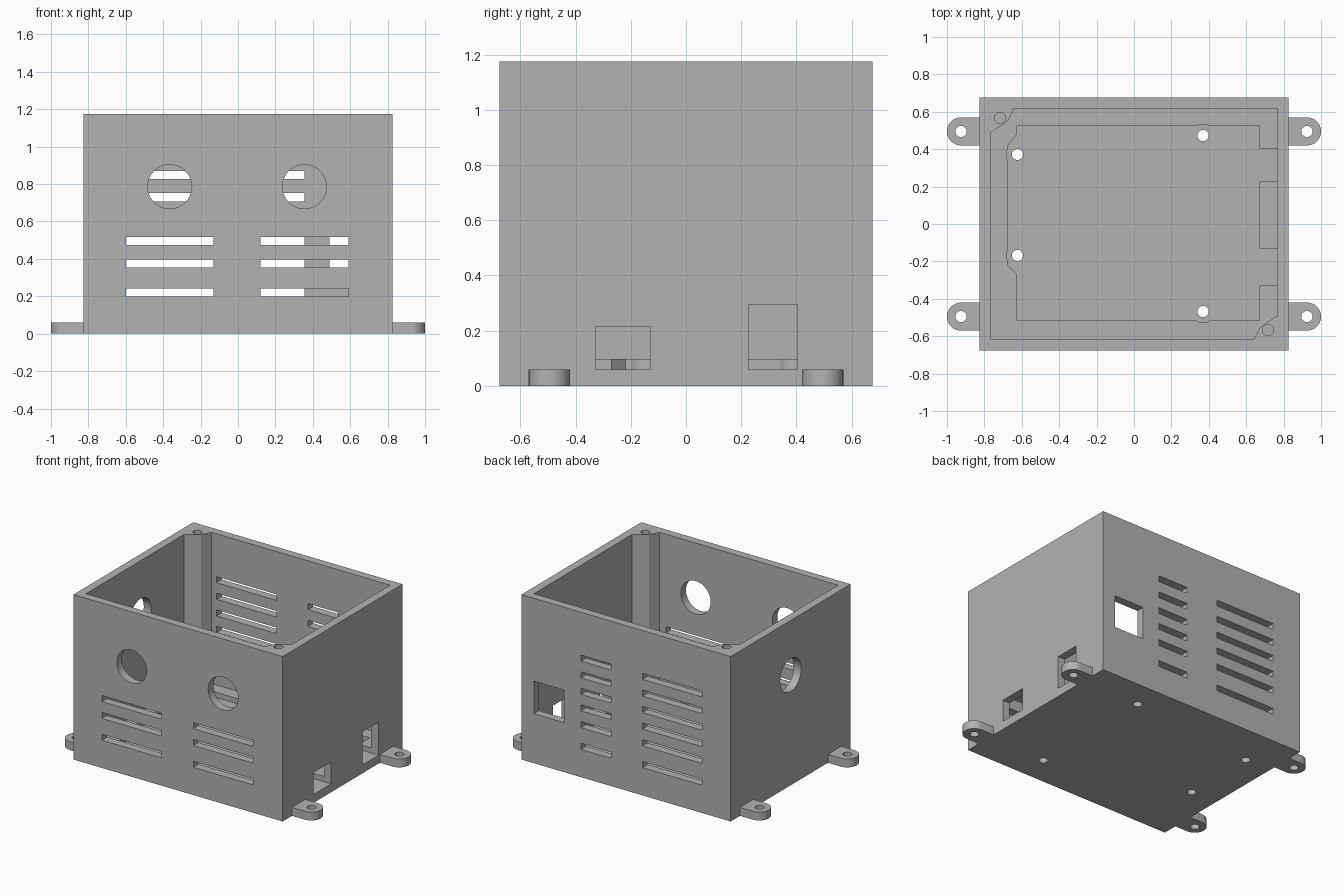
import bpy
import bmesh
from math import cos, sin, pi, radians

cube = bpy.data.objects.get("Cube")
if cube:
    bpy.data.objects.remove(cube, do_unlink=True)

grey = bpy.data.materials.new("plain grey")
grey.use_nodes = True
grey.diffuse_color = (0.45, 0.45, 0.45, 1)
grey.node_tree.nodes["Principled BSDF"].inputs["Base Color"].default_value = (0.45, 0.45, 0.45, 1)

W, D, H = 0.825, 0.675, 1.175      # half width, half depth, height
BASE, FLOOR = 0.06, 0.097          # recess level, floor level
IX, IY = 0.767, 0.617              # inner half sizes
PLACE = {"z": lambda u, v, t: (u, v, t),
         "y": lambda u, v, t: (u, t, v),
         "x": lambda u, v, t: (t, u, v)}


def prism(name, profile, lo, hi, axis="z"):
    """Extrude a closed 2D profile from lo to hi along an axis."""
    bm = bmesh.new()
    rings = [[bm.verts.new(PLACE[axis](u, v, t)) for u, v in profile] for t in (lo, hi)]
    bm.faces.new(rings[0])
    bm.faces.new(rings[1])
    n = len(profile)
    for i in range(n):
        j = (i + 1) % n
        bm.faces.new((rings[0][i], rings[0][j], rings[1][j], rings[1][i]))
    bmesh.ops.recalc_face_normals(bm, faces=bm.faces)
    mesh = bpy.data.meshes.new(name)
    bm.to_mesh(mesh)
    bm.free()
    mesh.materials.append(grey)
    obj = bpy.data.objects.new(name, mesh)
    bpy.context.collection.objects.link(obj)
    return obj


def rect(u0, u1, v0, v1):
    return [(u0, v0), (u1, v0), (u1, v1), (u0, v1)]


def circle(u, v, r, n=32):
    return [(u + r * cos(2 * pi * i / n), v + r * sin(2 * pi * i / n)) for i in range(n)]


def cut(obj, profile, lo, hi, axis="z"):
    """Subtract a prism from an object."""
    cutter = prism("cutter", profile, lo, hi, axis)
    cutter.hide_render = True
    mod = obj.modifiers.new("cut", "BOOLEAN")
    mod.operation = "DIFFERENCE"
    mod.solver = "EXACT"
    mod.object = cutter
    bpy.context.view_layer.objects.active = obj
    bpy.ops.object.modifier_apply(modifier=mod.name)
    bpy.data.objects.remove(cutter, do_unlink=True)


def smooth(obj):
    bpy.ops.object.select_all(action="DESELECT")
    obj.select_set(True)
    bpy.context.view_layer.objects.active = obj
    bpy.ops.object.shade_smooth_by_angle(angle=radians(25))


# Open box, with screw pillars left standing in two opposite corners
box = prism("enclosure_box", rect(-W, W, -D, D), 0, H)
half = [(-IX, -IY), (0.64, -IY), (0.675, -0.55), (0.70, -0.532), (IX, -0.49)]
cavity = half + [(-x, -y) for x, y in half]
cut(box, cavity, FLOOR, H + 0.1)

# Board recess in the floor
recess = [(0.67, -0.515), (0.67, 0.525), (-0.625, 0.525), (-0.625, 0.48),
          (-0.675, 0.42), (-0.675, -0.22), (-0.625, -0.27), (-0.625, -0.515)]
cut(box, recess, BASE, 0.2)

# Board screw holes, each with a round clearance
for x, y in [(-0.623, 0.372), (-0.623, -0.168), (0.369, 0.473), (0.369, -0.468)]:
    cut(box, circle(x, y, 0.06), BASE, 0.2)
    cut(box, circle(x, y, 0.03, 24), -0.1, 0.2)

# Connector openings in the left side, running into the recess
for y0, y1, top in [(-0.328, -0.13, 0.216), (0.226, 0.404, 0.295)]:
    cut(box, rect(y0, y1, BASE, top), 0.66, 0.9, "x")

# Lid screw holes in the pillars
for s in (-1, 1):
    cut(box, circle(0.717 * s, -0.567 * s, 0.03, 24), H - 0.3, H + 0.1)

# Front button holes and side cable hole
for x in (-0.365, 0.355):
    cut(box, circle(x, 0.786, 0.118), -0.8, -0.6, "y")
cut(box, circle(0, 0.786, 0.118), -0.9, -0.7, "x")

# Ventilation slots: three rows in front, six at the back
rows = [0.198, 0.353, 0.473, 0.59, 0.708, 0.827]
for i, z in enumerate(rows):
    for x0, x1 in [(-0.6, -0.13), (0.12, 0.355)]:
        cut(box, rect(x0, x1, z, z + 0.043), 0.6, 0.8, "y")
    if i < 3:
        for x0 in (-0.6, 0.12):
            cut(box, rect(x0, x0 + 0.47, z, z + 0.043), -0.8, -0.6, "y")

# Square socket opening at the back
cut(box, rect(0.49, 0.727, 0.353, 0.585), 0.6, 0.8, "y")
smooth(box)

# Mounting tabs with rounded ends
for side, sx in (("left", 1), ("right", -1)):
    for end, y in (("front", -0.495), ("back", 0.495)):
        arc = [(0.925 + 0.075 * cos(a), y + 0.075 * sin(a))
               for a in [pi * (i / 16 - 0.5) for i in range(17)]]
        outline = [(W, y - 0.075)] + arc + [(W, y + 0.075)]
        tab = prism(f"{end}_{side}_mounting_tab", [(sx * u, v) for u, v in outline], 0, BASE)
        cut(tab, circle(sx * 0.925, y, 0.03, 24), -0.1, 0.2)
        smooth(tab)
